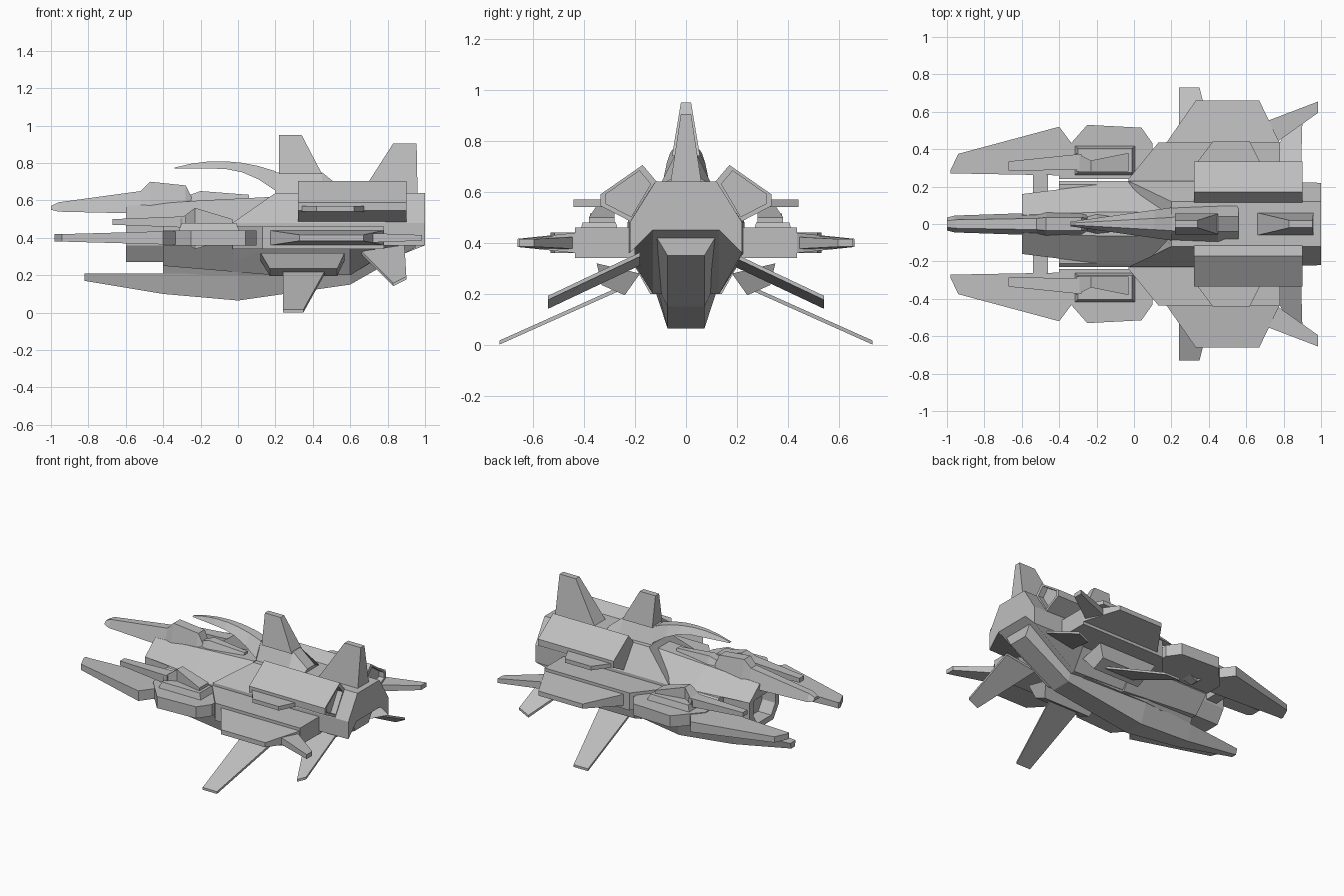
import bpy, bmesh
from mathutils import Vector

cube = bpy.data.objects.get("Cube")
if cube:
    bpy.data.objects.remove(cube)

grey = bpy.data.materials.new("hull_grey")
grey.use_nodes = True
grey.diffuse_color = (.52, .52, .52, 1)
shader = grey.node_tree.nodes["Principled BSDF"]
shader.inputs["Base Color"].default_value = grey.diffuse_color

# Shared levels of the craft
wing_level = .4
deck = .64
belt_top, belt_base = .48, .36


def loft(name, rings, mirror=False):
    """Skin a closed solid through rings of equal length."""
    bm = bmesh.new()
    loops = [[bm.verts.new(point) for point in ring] for ring in rings]
    for near, far in zip(loops, loops[1:]):
        for i in range(len(near)):
            bm.faces.new((near[i - 1], near[i], far[i], far[i - 1]))
    bm.faces.new(loops[0])
    bm.faces.new(loops[-1])
    bmesh.ops.recalc_face_normals(bm, faces=bm.faces)
    mesh = bpy.data.meshes.new(name)
    bm.to_mesh(mesh)
    bm.free()
    mesh.materials.append(grey)
    obj = bpy.data.objects.new(name, mesh)
    bpy.context.scene.collection.objects.link(obj)
    if mirror:
        modifier = obj.modifiers.new("mirror_sides", "MIRROR")
        modifier.use_axis = (False, True, False)


def section(x, half, lean=0):
    """Symmetric rib from its left half, top to bottom; lean shifts the top point in x."""
    left = [(x if i else x + lean, y, z) for i, (y, z) in enumerate(half)]
    return left + [(px, -py, pz) for px, py, pz in reversed(left)]


def hull_section(x, crown, top, bottom, belt=.23, chine=.13, lean=0):
    """Eight-sided hull rib with upright sides at the belt."""
    return section(x, [(crown, top), (belt, belt_top), (belt, belt_base), (chine, bottom)], lean)


def body(name, rows, crown=1, base=1):
    """Central tapering body; each row is x, half-width, bottom and top."""
    loft(name, [section(x, [(wide * crown, high), (wide * base, low)])
                for x, wide, low, high in rows])


def bar(name, rows, height=wing_level):
    """Mirrored side bar; each row is x, inner y, outer y and half-thickness."""
    loft(name, [[(x, inner, height - half), (x, outer, height - half),
                 (x, outer, height + half), (x, inner, height + half)]
                for x, inner, outer, half in rows], mirror=True)


def fin(name, front, rear, side, height, half, upright=False, mirror=True, tilt=0):
    """Tapered fin; arguments give root and tip values, tilt lifts the rear or outer edge."""
    rings = []
    for x_front, x_rear, y, z, thick in zip(front, rear, side, height, half):
        offset = Vector((0, thick, tilt)) if upright else Vector((0, 0, thick))
        start = Vector((x_front, y, z))
        end = Vector((x_rear, y, z if upright else z + tilt))
        rings.append([start - offset, end - offset, end + offset, start + offset])
    loft(name, rings, mirror)


def shrink(ring, factor, x):
    """Copy of a ring scaled about its centre and moved to x."""
    points = [Vector(point) for point in ring]
    centre = sum(points, Vector()) / len(points)
    return [Vector((x, *(centre + (point - centre) * factor).yz)) for point in points]


# Forward fuselage: broad shelf below, smooth shell above
loft("front_fuselage", [
    section(-.4, [(.21, belt_top), (.23, .46), (.23, belt_base), (.13, .25)]),
    section(.2, [(.21, belt_top), (.23, .46), (.23, belt_base), (.14, .2)]),
])
body("front_shell", [(-.6, .16, belt_top, .57), (-.2, .21, belt_top, .6),
                     (.2, .21, belt_top, .62)], crown=.3)

# Rear fuselage with a raked front face, cut away under the tail
loft("rear_fuselage", [
    hull_section(-.03, crown=.12, top=deck, bottom=.22, lean=.23),
    hull_section(.6, crown=.12, top=deck, bottom=.2),
    hull_section(1, crown=.12, top=deck, bottom=.45, belt=.22),
])

# Hollow front collar
collar = hull_section(-.6, crown=.05, top=.57, bottom=.27, belt=.16, chine=.1)
loft("front_collar", [shrink(collar, .75, -.5), shrink(collar, .75, -.6),
                      collar, shrink(collar, 1, -.38)])

# Nose spear with a raised bump, and the canopy behind it
body("nose_spear", [(-1, .035, .55, .57), (-.96, .045, .54, .59), (-.52, .06, .53, .65),
                    (-.47, .07, .53, .7), (-.28, .07, .53, .68), (-.24, .06, .53, .6)],
     crown=.5)
body("canopy", [(-.34, .02, .58, .6), (-.2, .06, .58, .65), (.06, .03, .58, .63)], crown=.5)

# Curved horn sweeping back into the dorsal spine
horn_rows = []
for step in range(7):
    x = -.34 + step * .09
    bend = x + .1
    horn_rows.append((x, .06 + x * .14, .77 - 1.3 * max(bend, 0) ** 2, .81 - .6 * bend ** 2))
body("dorsal_horn", horn_rows, crown=.4)
body("dorsal_spine", [(.2, .09, .63, .75), (.45, .1, .63, .75), (.56, .1, .63, .66)], crown=.4)

# Vertical fins
fin("front_fin", front=(.22, .22), rear=(.45, .34), side=(0, 0),
    height=(.74, .95), half=(.055, .02), upright=True, mirror=False)
fin("tail_fin", front=(.66, .83), rear=(.96, .955), side=(0, 0),
    height=(deck, .905), half=(.06, .02), upright=True, mirror=False)

# Ventral keel rising under the tail
body("keel", [(-.82, .03, .17, .21), (-.4, .08, .1, .21), (0, .12, .065, .21),
              (.6, .12, .15, .25), (.95, .12, .35, .43)], base=.6)
body("keel_upper", [(-.4, .12, .2, .33), (0, .2, .2, .33), (.5, .2, .2, .33)], base=.6)

# Shoulder pods with recessed rear ends
pod = [(.32, y, z) for y, z in
       [(.115, deck), (.17, .705), (.335, .59), (.335, .545), (.21, belt_top)]]
loft("shoulder_pod", [pod, shrink(pod, 1, .9), shrink(pod, .8, .9), shrink(pod, .8, .86)],
     mirror=True)
fin("pod_rail", front=(.33, .42), rear=(.68, .62), side=(.32, .44),
    height=(.555, .555), half=(.014, .014))

# Side wings: thick root, tapering outer panel and swept rear tip
bar("wing_root", [(-.03, .2, .24, .06), (.13, .2, .435, .06), (.78, .2, .435, .06)])
fin("wing_panel", front=(.17, .33), rear=(.78, .67), side=(.43, .66),
    height=(wing_level, wing_level), half=(.04, .016))
bar("wing_tip", [(.71, .4, .55, .025), (.985, .595, .655, .015)])

# Forward prongs, side sponsons and cross brace
bar("forward_prong", [(-.98, .27, .29, .02), (-.94, .27, .375, .02),
                      (-.4, .26, .52, .035), (-.31, .26, .4, .035)])
bar("side_sponson", [(-.4, .24, .36, .04), (-.25, .24, .53, .04),
                     (.04, .24, .515, .04), (.1, .22, .43, .04)])
bar("prong_brace", [(-.54, .12, .29, .025), (-.46, .12, .29, .025)])

# Gun turrets on the sponsons, sloping down to the rear
fin("gun_housing", front=(-.32, -.3), rear=(.01, -.01), side=(.34, .34),
    height=(.43, .48), half=(.08, .065), upright=True)
bar("gun_turret", [(-.31, .28, .38, .05), (-.23, .28, .34, .11), (-.03, .28, .38, .05)],
    height=.45)
bar("gun_barrel", [(-.67, .285, .335, .015), (-.28, .29, .375, .03)], height=.485)

# Lower fairings and drooping wings
fin("lower_fairing", front=(.17, .12), rear=(.53, .57), side=(.285, .265),
    height=(.215, .3), half=(.045, .085), upright=True, tilt=.02)
fin("lower_wing", front=(.24, .24), rear=(.47, .35), side=(.25, .73),
    height=(.225, .01), half=(.008, .008))
fin("rear_lower_fin", front=(.66, .83), rear=(.89, .9), side=(.18, .54),
    height=(.32, .15), half=(.008, .008), tilt=.035)
